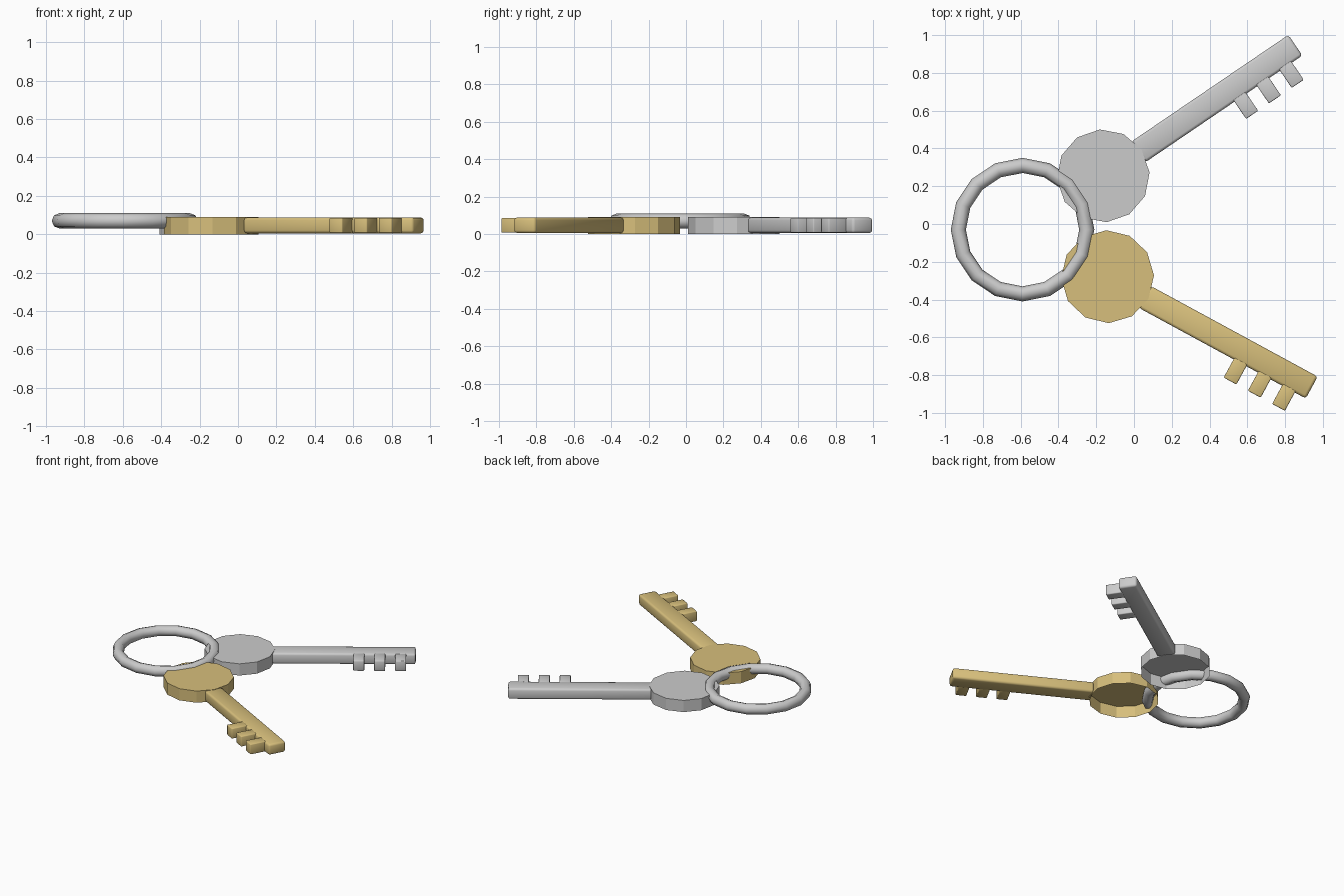
import bpy, bmesh, math
from mathutils import Matrix, Vector

if "Cube" in bpy.data.objects:
    bpy.data.objects.remove(bpy.data.objects["Cube"])

gold = bpy.data.materials.new("gold")
gold.diffuse_color = (0.68, 0.52, 0.20, 1)
gold.use_nodes = True
gold.node_tree.nodes["Principled BSDF"].inputs["Base Color"].default_value = gold.diffuse_color


def finish(name, bm, matrix, mat=None, smooth=0):
    me = bpy.data.meshes.new(name)
    bm.to_mesh(me)
    bm.free()
    ob = bpy.data.objects.new(name, me)
    bpy.context.collection.objects.link(ob)
    ob.matrix_world = matrix
    if mat:
        me.materials.append(mat)
    if smooth:
        bpy.ops.object.select_all(action='DESELECT')
        ob.select_set(True)
        bpy.context.view_layer.objects.active = ob
        bpy.ops.object.shade_smooth_by_angle(angle=math.radians(smooth))
    return ob


def bar(name, lo, hi, bevel, matrix, mat):
    bm = bmesh.new()
    bmesh.ops.create_cube(bm, size=1)
    lo, hi = Vector(lo), Vector(hi)
    bmesh.ops.scale(bm, vec=hi - lo, verts=bm.verts)
    bmesh.ops.translate(bm, vec=(lo + hi) / 2, verts=bm.verts)
    bmesh.ops.bevel(bm, geom=bm.edges[:], offset=bevel, segments=2,
                    profile=0.5, affect='EDGES')
    finish(name, bm, matrix, mat, 50)


def key(name, x, y, angle, mat=None):
    m = Matrix.Translation((x, y, 0)) @ Matrix.Rotation(math.radians(angle), 4, 'Z')
    # twelve-sided head, open underneath
    bm = bmesh.new()
    bmesh.ops.create_cone(bm, cap_ends=True, segments=12, radius1=0.246,
                          radius2=0.246, depth=0.09,
                          matrix=Matrix.Translation((0, 0, 0.045)))
    bm.normal_update()
    bottom = [f for f in bm.faces if f.normal.z < -0.9]
    bmesh.ops.delete(bm, geom=bottom, context='FACES_ONLY')
    finish(name + "_head", bm, m, mat)
    # shaft
    bar(name + "_shaft", (0.225, -0.066, 0.005), (1.23, 0.066, 0.088), 0.015, m, mat)
    # three teeth
    for i in range(3):
        tx = 0.795 + 0.146 * i
        bar(f"{name}_tooth_{i + 1}", (tx, -0.176, 0.007),
            (tx + 0.077, -0.05, 0.086), 0.006, m, mat)


key("silver_key", -0.163, 0.255, 34.2)
key("gold_key", -0.14, -0.279, -28.5, gold)

# split ring: an eight-sided section spun in sixteen steps
bm = bmesh.new()
R, r = 0.34, 0.04
section = [bm.verts.new((R + r * math.cos(a), 0, r * math.sin(a)))
           for a in (math.tau * k / 8 for k in range(8))]
edges = [bm.edges.new((section[k], section[(k + 1) % 8])) for k in range(8)]
bmesh.ops.spin(bm, geom=section + edges, cent=(0, 0, 0), axis=(0, 0, 1),
               angle=math.tau, steps=16, use_merge=True)
bmesh.ops.remove_doubles(bm, verts=bm.verts, dist=1e-4)
bmesh.ops.recalc_face_normals(bm, faces=bm.faces)
finish("ring", bm, Matrix.Translation((-0.59, -0.03, 0.07)), None, 60)
